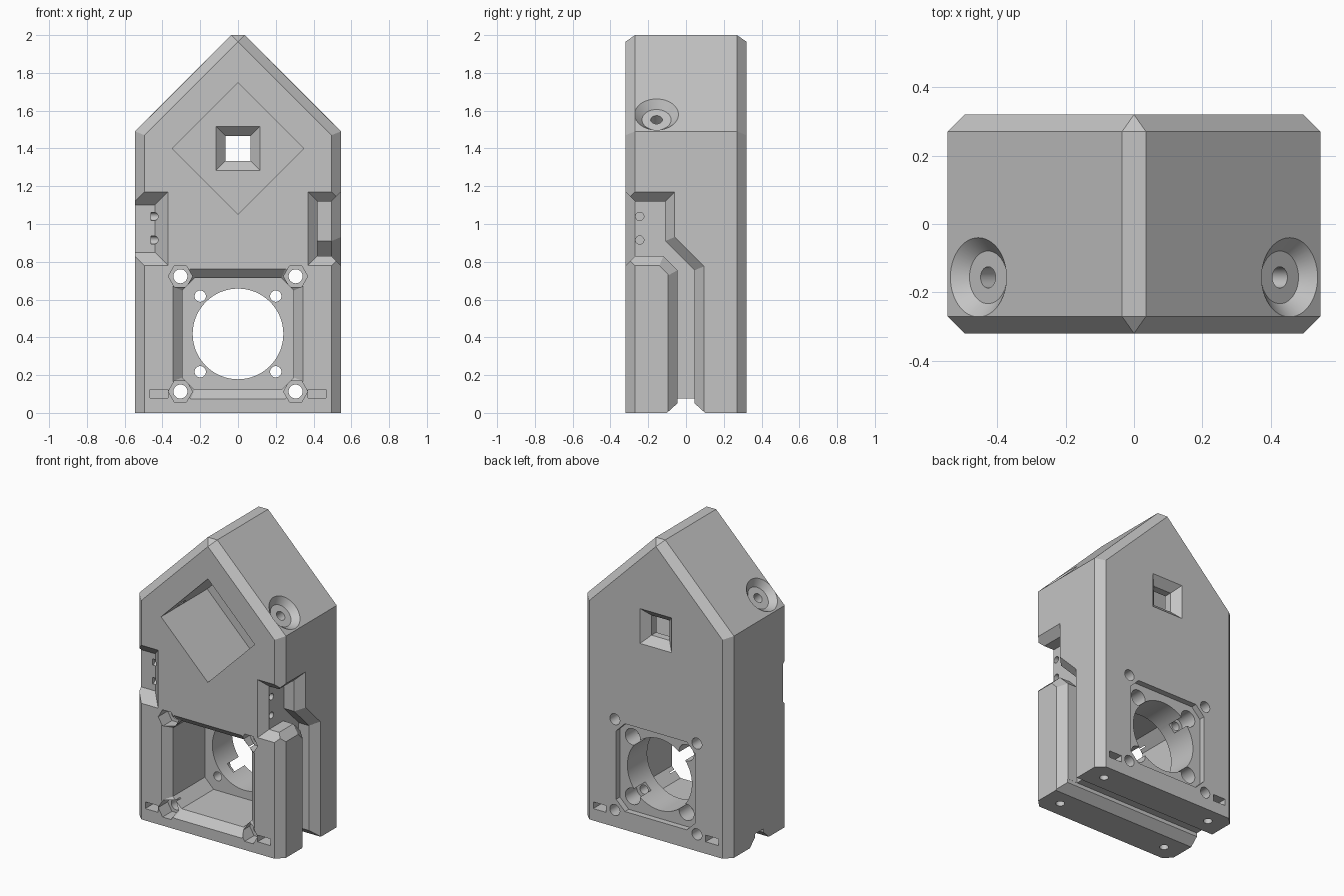
import bpy
import bmesh
import math
from mathutils import Vector

cube = bpy.data.objects.get("Cube")
if cube:
    bpy.data.objects.remove(cube, do_unlink=True)

grey = bpy.data.materials.new("plain_grey")
grey.use_nodes = True
colour = (0.55, 0.55, 0.55, 1)
grey.diffuse_color = colour
grey.node_tree.nodes["Principled BSDF"].inputs["Base Color"].default_value = colour


def loft(name, sections):
    """Closed solid through rings of equal length, with outward normals."""
    rings = [[Vector(p) for p in s] for s in sections]
    n = len(rings[0])
    # Wind the rings anticlockwise around the loft direction
    axis = sum(rings[-1], Vector()) / n - sum(rings[0], Vector()) / n
    origin = rings[0][0]
    area = Vector()
    for p, q in zip(rings[0], rings[0][1:]):
        area += (p - origin).cross(q - origin)
    if area.dot(axis) < 0:
        rings = [r[::-1] for r in rings]
    bm = bmesh.new()
    rings = [[bm.verts.new(p) for p in r] for r in rings]
    for a, b in zip(rings, rings[1:]):
        for i in range(n):
            j = (i + 1) % n
            bm.faces.new((a[i], a[j], b[j], b[i]))
    bm.faces.new(rings[0][::-1])
    bm.faces.new(rings[-1])
    bmesh.ops.remove_doubles(bm, verts=bm.verts[:], dist=0.0001)
    bm.normal_update()
    mesh = bpy.data.meshes.new(name)
    bm.to_mesh(mesh)
    bm.free()
    mesh.materials.append(grey)
    obj = bpy.data.objects.new(name, mesh)
    bpy.context.collection.objects.link(obj)
    return obj


# House-shaped body with chamfered front and back edges
half, wall, ridge, bevel, depth = 0.545, 1.49, 0.035, 0.05, 0.32


def house(y, inset):
    if inset:
        side = [(half - bevel, 0), (half - bevel, wall - 0.02), (0, 2 - ridge)]
    else:
        side = [(half, 0), (half, wall), (ridge, 2)]
    return [(x, y, z) for x, z in side] + [(-x, y, z) for x, z in reversed(side)]


body = loft("housing_body", [house(-depth, True), house(bevel - depth, False),
                             house(depth - bevel, False), house(depth, True)])


def cut(name, sections):
    """Subtract a lofted solid from the body, keeping only a sound result."""
    cutter = loft(name, sections)
    cutter.hide_render = True
    mod = body.modifiers.new(name, 'BOOLEAN')
    mod.operation = 'DIFFERENCE'
    mod.solver = 'EXACT'
    mod.object = cutter
    bpy.context.view_layer.update()
    graph = bpy.context.evaluated_depsgraph_get()
    result = bpy.data.meshes.new_from_object(body.evaluated_get(graph))
    body.modifiers.remove(mod)
    if max((v.co.z for v in result.vertices), default=0) > 1.99:
        body.data = result
    bpy.data.objects.remove(cutter, do_unlink=True)


def bore(name, start, end, r0, r1=None, sides=32):
    """Round or polygonal hole between two points."""
    start, end = Vector(start), Vector(end)
    turn = (end - start).to_track_quat('Z', 'Y')
    angles = [math.tau * i / sides for i in range(sides)]
    ends = ((start, r0), (end, r0 if r1 is None else r1))
    cut(name, [[c + turn @ Vector((r * math.cos(t), r * math.sin(t), 0)) for t in angles]
               for c, r in ends])


def box_ring(y, x0, x1, z0, z1):
    return [(x0, y, z0), (x1, y, z0), (x1, y, z1), (x0, y, z1)]


# Side channel: (y, z) outline with the direction each point flares
channel = [(-0.42, 1.12, 0, 1), (-0.11, 1.12, 1, 1), (-0.11, 0.91, 1, 0.41),
           (0.045, 0.755, 1, 0.41), (0.045, -0.1, 1, 0), (-0.045, -0.1, -1, 0),
           (-0.045, 0.755, -1, -0.41), (-0.12, 0.83, -0.41, -1), (-0.42, 0.83, 0, -1)]
for m in (-1, 1):
    cut("side_channel", [[(m * x, y + f * dy, z + f * dz) for y, z, dy, dz in channel]
                         for x, f in ((0.42, 0), (0.495, 0), (0.645, 0.15))])
    # Flared front mouth of the channel
    cut("channel_mouth", [box_ring(y, m * (0.42 - f), m * 0.7, 0.83 - f, 1.12 + f)
                          for y, f in ((-0.25, -0.02), (-0.37, 0.1))])
    for z in (0.915, 1.04):
        bore("channel_pin_hole", (m * 0.32, -0.245, z), (m * 0.46, -0.245, z), 0.022, sides=20)

# Flared groove along the underside
groove = [(0.211, -0.1), (0.046, 0.05), (0.046, 0.075)]
groove += [(-y, z) for y, z in reversed(groove)]
cut("bottom_groove", [[(x, y, z) for y, z in groove] for x in (-0.8, 0.8)])

# Motor pocket: octagon flared at the front, with a shallow recess at the back
mid = 0.418
corner = [(0.295, 0.23, 1, 0.41), (0.23, 0.295, 0.41, 1)]


def octagon(y, f):
    quarter = [(a + f * da, b + f * db) for a, b, da, db in corner]
    top = quarter + [(-a, b) for a, b in reversed(quarter)]
    return [(a, y, mid + b) for a, b in top] + [(-a, y, mid - b) for a, b in top]


cut("front_pocket", [octagon(y, f) for y, f in ((-0.42, 0.15), (-0.27, 0), (0.07, 0))])
cut("back_recess", [octagon(y, 0) for y in (0.28, 0.5)])
bore("round_opening", (0, 0, mid), (0, 0.5, mid), 0.24, sides=64)

for sx in (-1, 1):
    for sz in (-1, 1):
        # Mounting screws around the round opening
        x, z = sx * 0.2, mid + sz * 0.2
        bore("mount_hole", (x, 0, z), (x, 0.5, z), 0.03)
        bore("mount_counterbore", (x, 0.16, z), (x, 0.5, z), 0.055)
        # Through bolts at the pocket corners
        x, z = sx * 0.305, mid + sz * 0.305
        bore("corner_hole", (x, -0.5, z), (x, 0.5, z), 0.037)
        bore("corner_nut_recess", (x, -0.5, z), (x, -0.22, z), 0.064, sides=6)
        # Bottom screw holes with nut slots in the front and back
        y = sz * 0.21
        bore("bottom_hole", (sx * 0.418, y, -0.1), (sx * 0.418, y, 0.2), 0.028)
        cut("nut_slot", [box_ring(d, sx * 0.37, sx * 0.465, 0.08, 0.125)
                         for d in (sz * 0.5, sz * 0.145)])

# Deep diamond socket with a chamfered square window in its back wall
centre, floor = 1.4, 0.17
bore("diamond_socket", (0, -0.5, centre), (0, floor, centre), 0.348, sides=4)
cut("square_window", [box_ring(y, -r, r, centre - r, centre + r) for y, r in (
    (floor - 0.03, 0.147), (floor + 0.05, 0.067), (depth - 0.05, 0.067), (depth + 0.03, 0.147))])

# Countersunk clamp screws, square to each roof slope
for m in (-1, 1):
    normal = Vector((m, 0, 1)).normalized()
    top = Vector((m * 0.455, -0.156, 1.58))
    bore("roof_countersink", top + normal * 0.04, top - normal * 0.04, 0.155, 0.077, sides=48)
    bore("roof_screw_hole", top - normal * 0.01, top - normal * 0.27, 0.031)

# Smooth the round bores while keeping edges sharp
bpy.context.view_layer.objects.active = body
body.select_set(True)
bpy.ops.object.shade_smooth_by_angle(angle=math.radians(25))
